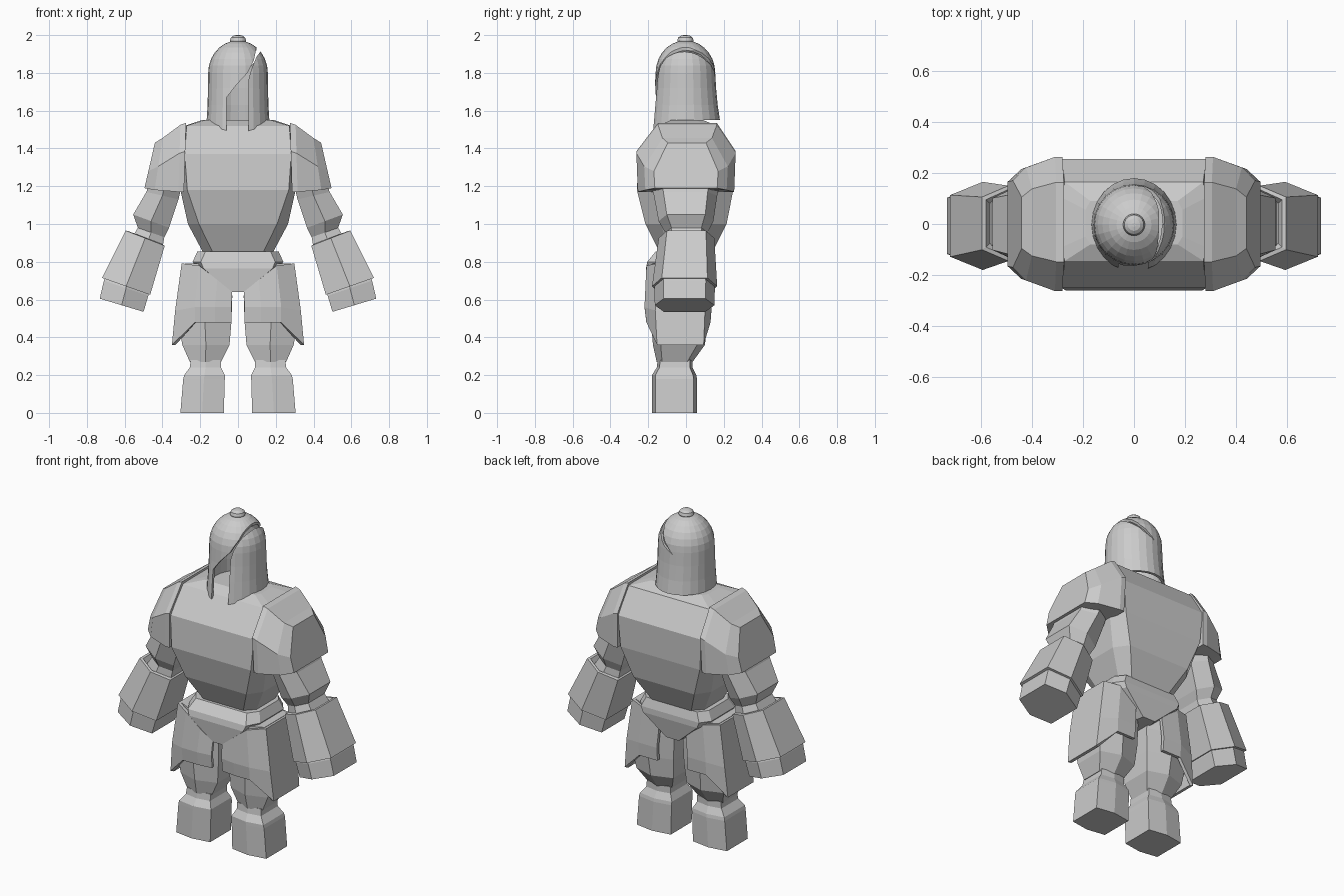
import bpy, bmesh
from math import sin, cos, pi

if "Cube" in bpy.data.objects:
    bpy.data.objects.remove(bpy.data.objects["Cube"])

grey = bpy.data.materials.new("plain grey")
grey.use_nodes = True
grey.diffuse_color = (0.6, 0.6, 0.6, 1)
grey.node_tree.nodes["Principled BSDF"].inputs["Base Color"].default_value = (0.6, 0.6, 0.6, 1)


def loft(name, rings, side=1, closed=True, caps=True):
    """Skin a list of equal-length point rings; side=-1 mirrors in x."""
    bm = bmesh.new()
    rows = [[bm.verts.new((x * side, y, z)) for x, y, z in r] for r in rings]
    n = len(rows[0])
    for a, b in zip(rows, rows[1:]):
        for i in range(n if closed else n - 1):
            j = (i + 1) % n
            bm.faces.new((a[i], a[j], b[j], b[i]))
    if caps:
        bm.faces.new(rows[0])
        bm.faces.new(rows[-1])
    bmesh.ops.recalc_face_normals(bm, faces=bm.faces)
    mesh = bpy.data.meshes.new(name)
    bm.to_mesh(mesh)
    bm.free()
    mesh.materials.append(grey)
    obj = bpy.data.objects.new(name, mesh)
    bpy.context.collection.objects.link(obj)
    return obj


def hexagon(inner, outer, front, back, k=0.7):
    """Six-sided limb section between two (x, z) points, with ridges front and back."""
    (xi, zi), (xo, zo) = inner, outer
    xm, zm, ym = (xi + xo) / 2, (zi + zo) / 2, (front + back) / 2
    f, b = ym + (front - ym) * k, ym + (back - ym) * k
    return [(xi, f, zi), (xm, front, zm), (xo, f, zo),
            (xo, b, zo), (xm, back, zm), (xi, b, zi)]


def octagon(z, w, front, back, kx, ky=0.62):
    """Body section with chamfered corners; kx sets how wide the flat front is."""
    f, b = front * ky, back * ky
    return [(-w, f, z), (-w * kx, front, z), (w * kx, front, z), (w, f, z),
            (w, b, z), (w * kx, back, z), (-w * kx, back, z), (-w, b, z)]


# Torso and pelvis
loft("torso", [octagon(*r) for r in (
    (1.55, .19, -.08, .09, .9), (1.52, .28, -.145, .165, .97), (1.37, .30, -.25, .255, .94),
    (1.18, .305, -.26, .25, .88), (1.0, .265, -.215, .215, .78), (.85, .185, -.14, .14, .72))])
loft("pelvis", [octagon(*r) for r in (
    (.855, .215, -.16, .14, .8), (.80, .24, -.205, .155, .82),
    (.765, .215, -.212, .155, .85), (.64, .05, -.20, .13, .85))])

for side, label in ((1, "left"), (-1, "right")):
    # Shoulder pad: profile across y, tapering outwards
    def pad_ring(x, slope, top, depth, bottom):
        zs = ((-1, bottom), (-1.03, top - .15), (-.58, top),
              (.64, top), (1.03, top - .15), (1, bottom))
        return [(x + (top - z) * slope, depth * t, z) for t, z in zs]
    loft(label + "_shoulder_pad", [
        pad_ring(.275, .03, 1.535, .255, 1.17), pad_ring(.305, .03, 1.525, .255, 1.17),
        pad_ring(.40, .15, 1.455, .215, 1.18), pad_ring(.44, .23, 1.43, .165, 1.19)], side)

    # Arm
    loft(label + "_upper_arm", [hexagon(*r) for r in (
        ((.29, 1.24), (.45, 1.28), -.20, .19),
        ((.315, 1.13), (.485, 1.17), -.17, .165),
        ((.365, .98), (.555, 1.05), -.145, .145),
        ((.39, .93), (.53, .98), -.11, .115),
        ((.40, .87), (.56, .93), -.12, .125))], side)
    loft(label + "_gauntlet", [hexagon(*r) for r in (
        ((.43, .88), (.565, .93), -.11, .115),
        ((.405, .895), (.58, .962), -.13, .135),
        ((.388, .885), (.595, .965), -.145, .15),
        ((.465, .625), (.72, .715), -.18, .165))], side)
    loft(label + "_fist", [hexagon(*r) for r in (
        ((.475, .66), (.70, .73), -.16, .145),
        ((.475, .62), (.71, .70), -.168, .153),
        ((.50, .535), (.732, .605), -.165, .15))], side)

    # Leg
    loft(label + "_leg", [hexagon((i, z), (o, z), f, b) for z, i, o, f, b in (
        (.79, .08, .28, -.19, .13), (.62, .03, .31, -.19, .12),
        (.48, .035, .315, -.185, .115), (.36, .045, .295, -.175, .10),
        (.27, .09, .255, -.155, .035))], side)
    loft(label + "_foot", [hexagon((i, z), (o, z), f, b, .85) for z, i, o, f, b in (
        (.28, .09, .25, -.15, .035), (.24, .09, .255, -.155, .035),
        (.20, .07, .285, -.18, .055), (.18, .07, .29, -.18, .058), (0, .075, .305, -.18, .058))], side)

    # Thigh plate wrapping the front, outside and back of the leg
    outline = ((.035, -.19), (.12, -.20), (.22, -.20), (.315, -.15),
               (.315, .09), (.22, .12), (.10, .12))
    top, middle, bottom = [], [], []
    for x, y in outline:
        top.append((x * .92, y, min(.79, .64 + (x - .035) * .75)))
        middle.append((x * 1.03, y * 1.05, .54 if x > .3 else .56))
        low = .48 if x < .23 else .36
        bottom.append((x * (1.08 if x > .3 else 1.02), y, low))
    plate = loft(label + "_thigh_plate", [top, middle, bottom], side, False, False)
    mod = plate.modifiers.new("thickness", "SOLIDIFY")
    mod.thickness = .02
    mod.offset = 0

# Helmet: hollow bell with a lip that dips at the front
SEG = 24


def bell_ring(r, z, stretch=1.0, dip=0.0):
    pts = []
    for i in range(SEG):
        a = 2 * pi * i / SEG
        x, y = r * cos(a), r * stretch * sin(a)
        pts.append((x, y - .003, z - dip * max(0, -sin(a)) ** 2))
    return pts


def bell(r, lip):
    """Rings from the crown down to the lip."""
    dome = [bell_ring(r * cos(t), 1.80 + (r + .014) * sin(t))
            for t in (i * pi / 14 for i in (6.7, 6, 5, 4, 3, 2, 1, 0))]
    return dome + [bell_ring(r + .001, 1.72, 1.02), bell_ring(r + .003, 1.63, 1.06),
                   bell_ring(r + .008, lip, 1.10, .065)]


helmet = loft("helmet", bell(.158, 1.55) + bell(.143, 1.55)[::-1])

# Slanting face opening that sweeps over the left of the crown and down the back
slit = ((-.06, 1.4), (-.06, 1.67), (-.01, 1.735), (.05, 1.80), (.085, 1.87), (.097, 1.93),
        (.097, 2.1), (.125, 2.1), (.12, 1.915), (.098, 1.885), (.068, 1.81), (.055, 1.76), (.055, 1.4))
groove = ((.097, 2.1), (.097, 1.92), (.06, 1.86), (-.02, 1.78),
          (.05, 1.82), (.10, 1.87), (.125, 1.92), (.125, 2.1))
for shape, y0, y1 in ((slit, -.4, .001), (groove, -.002, .4)):
    cutter = loft("cutter", [[(x, y, z) for x, z in shape] for y in (y0, y1)])
    cutter.hide_render = True
    mod = helmet.modifiers.new("opening", "BOOLEAN")
    mod.operation = "DIFFERENCE"
    mod.solver = "EXACT"
    mod.object = cutter
    bpy.context.view_layer.objects.active = helmet
    bpy.ops.object.modifier_apply(modifier=mod.name)
    bpy.data.objects.remove(cutter)

# Knob on the crown
loft("helmet_knob", [bell_ring(r, z) for r, z in (
    (.038, 1.955), (.043, 1.972), (.038, 1.987), (.024, 1.997), (.008, 2.0))])
